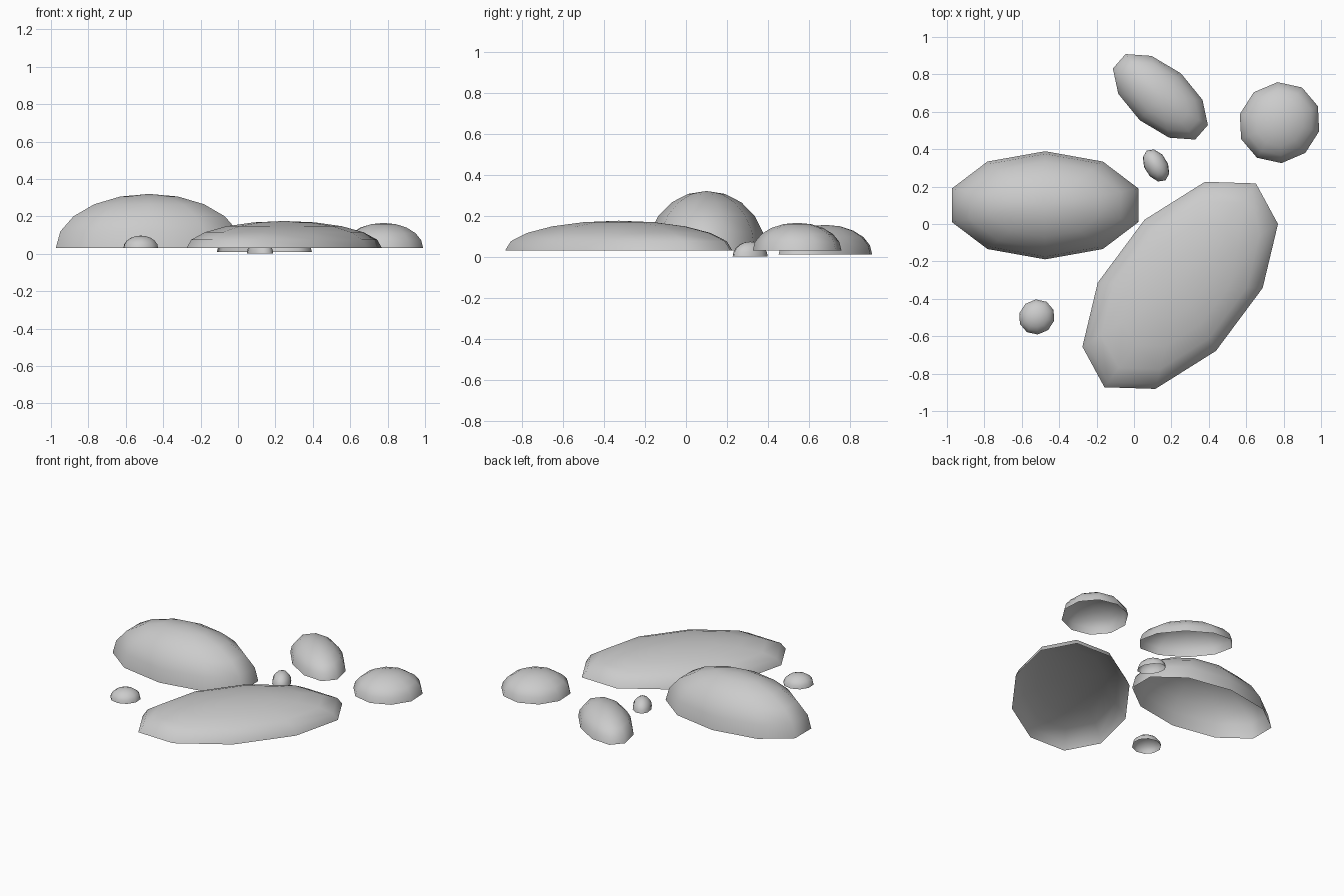
import bpy, bmesh
from mathutils import Matrix

if "Cube" in bpy.data.objects:
    bpy.data.objects.remove(bpy.data.objects["Cube"])


def dome(name, cx, cy, base, height, u, v):
    """Open ten-sided half ellipsoid; u and v are its horizontal axes."""
    bm = bmesh.new()
    bmesh.ops.create_uvsphere(bm, u_segments=10, v_segments=10, radius=1)
    bmesh.ops.delete(bm, geom=[w for w in bm.verts if w.co.z < -0.01], context='VERTS')
    bm.transform(Matrix(((u[0], v[0], 0, 0),
                         (u[1], v[1], 0, 0),
                         (0, 0, height, 0),
                         (0, 0, 0, 1))))
    bmesh.ops.recalc_face_normals(bm, faces=bm.faces)
    # an open shell must face upwards
    if sum(f.normal.z for f in bm.faces) < 0:
        bmesh.ops.reverse_faces(bm, faces=bm.faces)
    for f in bm.faces:
        f.smooth = True
    mesh = bpy.data.meshes.new(name)
    bm.to_mesh(mesh)
    bm.free()
    obj = bpy.data.objects.new(name, mesh)
    obj.location = (cx, cy, base)
    bpy.context.collection.objects.link(obj)


# Scattered stones: centre x, y, base z, height, two horizontal axes
dome("tall_stone", -0.475, 0.10, 0.03, 0.29, (0.525, 0), (0, 0.289))
dome("large_flat_stone", 0.247, -0.328, 0.03, 0.145, (0.2825, 0.5775), (-0.441, 0.014))
dome("back_stone", 0.141, 0.68, 0.01, 0.145, (-0.1225, 0.235), (-0.225, 0.016))
dome("right_stone", 0.778, 0.542, 0.03, 0.135, (0.0575, 0.2125), (-0.212, 0.046))
dome("front_pebble", -0.52, -0.497, 0.03, 0.067, (0.025, 0.092), (-0.093, 0.02))
dome("middle_pebble", 0.118, 0.313, 0.0, 0.073, (-0.032, 0.087), (-0.064, -0.009))
